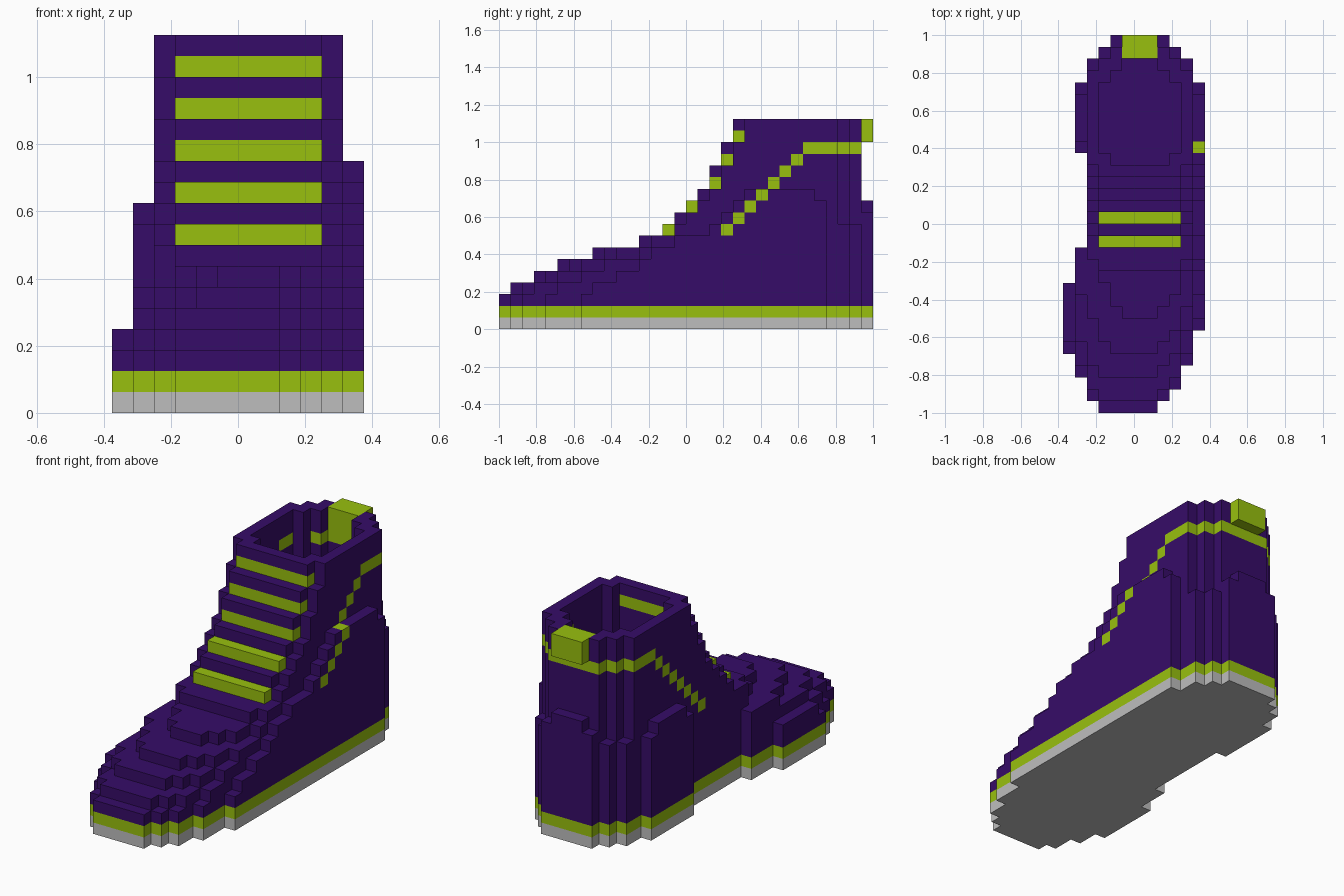
import bpy
import bmesh
from mathutils import Vector

UNIT = 1 / 16
ROWS, COLS = 32, 12
OFFSET = Vector((-0.375, -1.0, 0.0))

cube = bpy.data.objects.get("Cube")
if cube:
    bpy.data.objects.remove(cube, do_unlink=True)


def material(name, color):
    mat = bpy.data.materials.new(name)
    mat.use_nodes = True
    mat.diffuse_color = (*color, 1)
    mat.node_tree.nodes["Principled BSDF"].inputs["Base Color"].default_value = (*color, 1)
    return mat


purple = material("deep purple", (0.037, 0.0037, 0.138))
green = material("lime green", (0.314, 0.527, 0.0045))
grey = material("light grey", (0.515, 0.515, 0.515))


def steps(table, j):
    """Value of the last (start, value) pair at or before row j."""
    value = table[0][1]
    for start, v in table:
        if j >= start:
            value = v
    return value


# Sole outline: first and last column of each row, toe to heel
LEFT = [(0, 3), (1, 2), (3, 1), (5, 0), (11, 1), (14, 2), (22, 1), (28, 2), (30, 3), (31, 4)]
RIGHT = [(0, 7), (1, 8), (2, 9), (4, 10), (7, 11), (28, 10), (30, 9), (31, 8)]
# Heights of the tongue and of the outer side panel, by row
TONGUE = [(0, 7), (12, 8), (14, 9), (15, 10), (16, 11), (17, 12), (18, 14), (19, 16), (20, 18)]
SIDE = [(13, 7), (15, 8), (18, 9), (19, 10), (20, 11), (21, 12), (27, 11)]
# Ankle collar outline
COLLAR_LEFT = [(20, 3), (21, 2), (29, 3), (30, 4)]


def in_sole(i, j):
    return 0 <= j < ROWS and steps(LEFT, j) <= i <= steps(RIGHT, j)


def in_collar(i, j):
    left = steps(COLLAR_LEFT, j)
    return 20 <= j <= 30 and left <= i <= COLS - left


def in_hollow(i, j):
    return all(in_collar(i + a, j + b) for a in (-1, 0, 1) for b in (-1, 0, 1))


def toe_height(i, j):
    """Toe terraces: the sole outline slid back once per layer."""
    top = 2
    for z, shift in ((2, 0), (3, 1), (4, 3), (5, 5), (6, 8)):
        r = j - shift
        if r < 0:
            break
        left = max(steps(LEFT, r) + max(0, z - 4), 1 if z > 3 else 0)
        if left <= i <= steps(RIGHT, r):
            top = z + 1
    return top


def height(i, j):
    if in_hollow(i, j):
        return 3
    if in_collar(i, j):
        return 18
    if j == 31:                              # heel counter with arched top
        return 10 if i in (4, 8) else 11
    if j >= 28:                              # heel corners
        return 9
    if i == 11 and j >= 13:
        return steps(SIDE, j)
    if i == 1 and j >= 22:                   # inner side panel
        return 9 if j in (22, 27) else 10
    if 3 <= i <= 9 and j >= 12:
        return steps(TONGUE, j)
    if i in (2, 10) and j >= 13:
        return steps(TONGUE, j - 1)
    return toe_height(i, j)


# Sort all blocks into parts
sole = [(i, j) for j in range(ROWS) for i in range(COLS) if in_sole(i, j)]
filled = {(i, j, z) for i, j in sole for z in range(2, height(i, j))}
laces = {(i, j, z) for j, z in ((14, 8), (16, 10), (18, 12), (19, 14), (20, 16))
         for i in range(3, 10)}
heel_tab = {(i, j, z) for i in (5, 6, 7) for j in (30, 31) for z in (16, 17)}

stripes = set()
for j in range(19, 31):
    z = min(j - 11, 15)
    line = [i for i in range(COLS) if (i, j, z) in filled]
    if j == 30:
        stripes |= {(i, j, z) for i in line}
    elif j == 29:
        stripes |= {(i, j, z) for i in line}
    else:
        stripes |= {(line[0], j, z), (line[-1], j, z)}

parts = {
    "outsole": ({(i, j, 0) for i, j in sole}, grey),
    "midsole": ({(i, j, 1) for i, j in sole}, green),
    "upper": (filled - laces - stripes - heel_tab, purple),
    "laces": (laces, green),
    "side_stripes": (stripes, green),
    "heel_tab": (heel_tab, green),
}
occupied = set().union(*(cells for cells, _ in parts.values()))


def build_blocks(name, cells, mat):
    """Mesh only the block sides that are open to the air."""
    bm = bmesh.new()
    for cell in sorted(cells):
        for axis in range(3):
            for sign in (-1, 1):
                near = list(cell)
                near[axis] += sign
                if tuple(near) in occupied:
                    continue
                n, u, v = (Vector((0, 0, 0)) for _ in range(3))
                n[axis], u[(axis + 1) % 3], v[(axis + 2) % 3] = sign, 0.5, 0.5
                mid = Vector(cell) + Vector((0.5, 0.5, 0.5)) + n * 0.5
                corners = [mid - u - v, mid + u - v, mid + u + v, mid - u + v]
                if sign < 0:
                    corners.reverse()
                bm.faces.new([bm.verts.new(c * UNIT + OFFSET) for c in corners])
    bmesh.ops.remove_doubles(bm, verts=bm.verts, dist=0.001)
    mesh = bpy.data.meshes.new(name)
    bm.to_mesh(mesh)
    bm.free()
    mesh.materials.append(mat)
    bpy.context.collection.objects.link(bpy.data.objects.new(name, mesh))


for part, (cells, mat) in parts.items():
    build_blocks(part, cells, mat)
